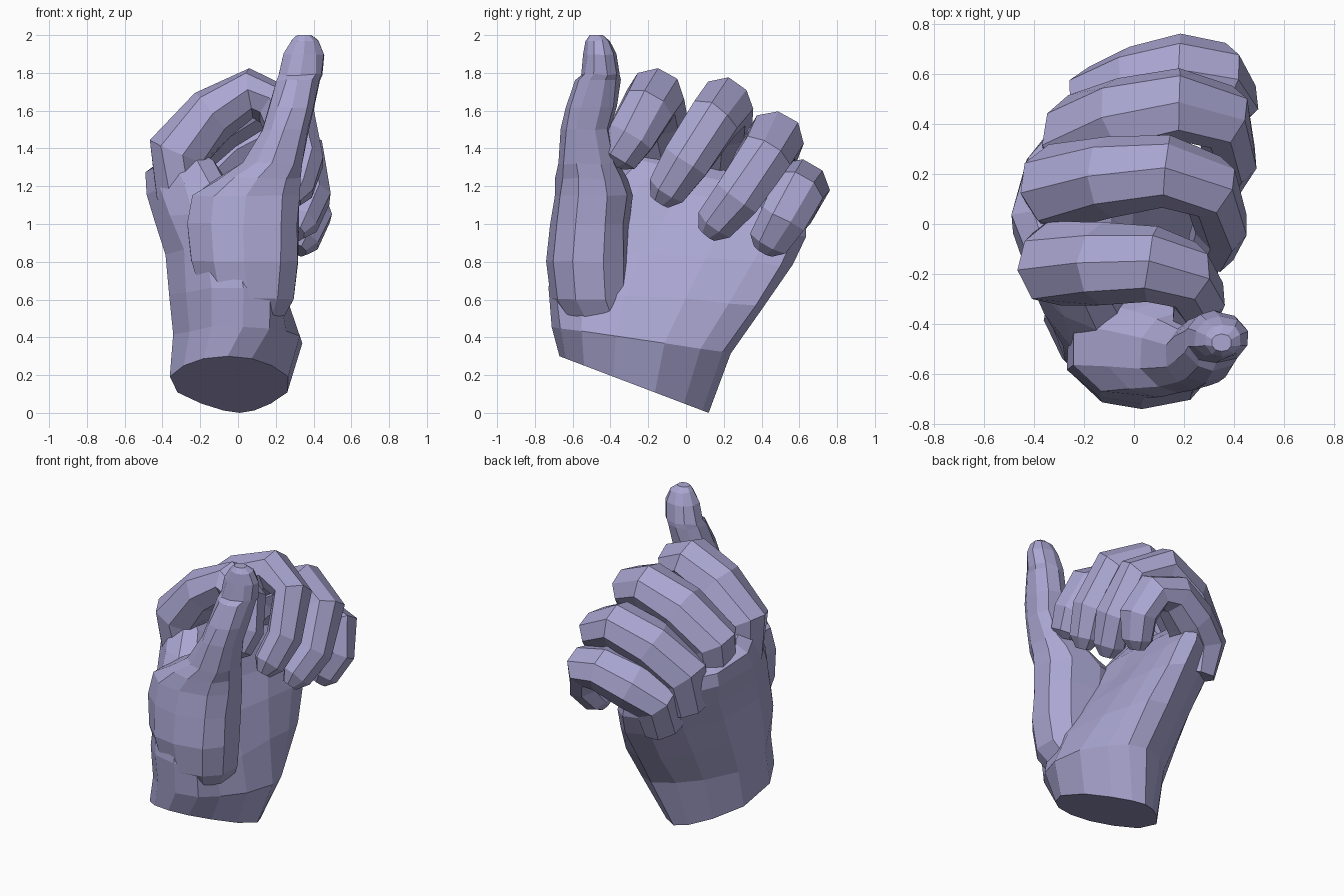
import bpy, bmesh, math, random
from mathutils import Vector

random.seed(4)
cube = bpy.data.objects.get("Cube")
if cube:
    bpy.data.objects.remove(cube, do_unlink=True)

skin = bpy.data.materials.new("lavender clay")
skin.use_nodes = True
colour = (0.40, 0.38, 0.64, 1)
skin.diffuse_color = colour
skin.node_tree.nodes["Principled BSDF"].inputs["Base Color"].default_value = colour


def loft(name, rings, jitter=0.0):
    """Skin a list of equal-length point rings and cap both ends."""
    bm = bmesh.new()
    rows = []
    for i, ring in enumerate(rings):
        j = jitter if 0 < i < len(rings) - 1 else 0
        rows.append([bm.verts.new(p + Vector([random.uniform(-j, j) for _ in range(3)]))
                     for p in ring])
    n = len(rows[0])
    for a, b in zip(rows, rows[1:]):
        for k in range(n):
            m = (k + 1) % n
            bm.faces.new((a[k], a[m], b[m], b[k]))
    bm.faces.new(rows[0][::-1])
    bm.faces.new(rows[-1])
    bmesh.ops.recalc_face_normals(bm, faces=bm.faces)
    mesh = bpy.data.meshes.new(name)
    bm.to_mesh(mesh)
    bm.free()
    mesh.materials.append(skin)
    obj = bpy.data.objects.new(name, mesh)
    bpy.context.collection.objects.link(obj)
    return obj


def soft(v, power):
    return math.copysign(abs(v) ** power, v)


def blend(vals, t):
    """Quadratic through front, middle and back values."""
    a, b, c = vals
    return a * (1 - t) * (1 - 2 * t) + 4 * b * t * (1 - t) + c * t * (2 * t - 1)


# Palm: thumb edge (y, z), little finger edge (y, z), back-of-hand x, palm x
palm_sections = [
    ((-.67, .30), (.12, .00), (-.25, -.36, -.10), (.14, .28, .12)),
    ((-.71, .46), (.23, .32), (-.22, -.35, -.10), (.27, .34, .29)),
    ((-.735, .66), (.42, .57), (-.22, -.37, -.12), (.28, .25, .28)),
    ((-.70, .88), (.56, .78), (-.22, -.40, -.13), (.20, .14, .24)),
    ((-.56, 1.06), (.63, .93), (-.28, -.44, -.13), (.08, .06, .20)),
    ((-.42, 1.22), (.64, 1.06), (-.34, -.48, -.12), (.03, .00, .13)),
    ((-.28, 1.34), (.58, 1.14), (-.38, -.47, -.15), (-.06, -.08, .04)),
    ((-.20, 1.40), (.50, 1.20), (-.32, -.39, -.14), (-.18, -.18, -.05)),
]
rings = []
for front, back, dorsal, palmar in palm_sections:
    ring = []
    for k in range(14):
        a = math.tau * k / 14
        t = 0.5 - 0.5 * soft(math.cos(a), 0.85)
        d, p = blend(dorsal, t), blend(palmar, t)
        x = (d + p) / 2 + (p - d) / 2 * soft(math.sin(a), 0.65)
        ring.append(Vector((x, front[0] + (back[0] - front[0]) * t,
                            front[1] + (back[1] - front[1]) * t)))
    rings.append(ring)
loft("palm", rings, 0.008)

# Thumb and its web: height, x range, y range, with a step under the nail
thumb_sections = [
    (.42, -.10, .20, -.60, -.25), (.60, -.20, .30, -.71, -.30),
    (.80, -.26, .33, -.745, -.30), (1.00, -.28, .33, -.72, -.30),
    (1.15, -.26, .335, -.70, -.28), (1.24, -.12, .34, -.69, -.31),
    (1.32, .02, .35, -.68, -.35),
    (1.50, .12, .38, -.66, -.40),
    (1.62, .16, .41, -.64, -.36), (1.76, .20, .44, -.59, -.35),
    (1.79, .21, .45, -.56, -.35), (1.90, .24, .455, -.54, -.37),
    (1.97, .28, .43, -.53, -.40), (2.0, .31, .39, -.51, -.44),
]
rings = []
for z, x0, x1, y0, y1 in thumb_sections:
    ring = []
    for k in range(10):
        a = math.tau * (k + 0.5) / 10
        c = math.cos(a)
        ring.append(Vector(((x0 + x1) / 2 + (x1 - x0) / 2 * soft(c, 0.8 if c > 0 else 1.1),
                            (y0 + y1) / 2 + (y1 - y0) / 2 * soft(math.sin(a), 0.85), z)))
    rings.append(ring)
loft("thumb", rings, 0.006)

# Fingers: curled paths from inside the palm, over the knuckle, down to the tip
finger_paths = {
    "index_finger": [(-.31, -.14, 1.14), (-.32, -.16, 1.38), (-.13, -.16, 1.58), (.07, -.16, 1.69),
                     (.21, -.20, 1.62), (.26, -.29, 1.46), (.23, -.38, 1.32)],
    "middle_finger": [(-.30, .12, 1.11), (-.31, .15, 1.35), (-.10, .19, 1.54), (.13, .21, 1.64),
                      (.30, .15, 1.56), (.35, .00, 1.33), (.29, -.14, 1.12)],
    "ring_finger": [(-.23, .30, .96), (-.22, .35, 1.19), (-.04, .43, 1.36), (.18, .48, 1.46),
                    (.35, .43, 1.37), (.385, .27, 1.14), (.31, .11, .95)],
    "little_finger": [(-.13, .41, .84), (-.12, .48, 1.04), (.02, .56, 1.13), (.20, .61, 1.21),
                      (.34, .59, 1.18), (.39, .51, 1.03), (.32, .41, .86)],
}
side = Vector((0, 0.86, -0.5))
widths = (.16, .17, .165, .155, .145, .135, .115, .06)
depths = (.13, .165, .15, .13, .12, .11, .095, .045)
for name, path in finger_paths.items():
    pts = [Vector(p) for p in path]
    pts.insert(-1, pts[-2].lerp(pts[-1], 0.72))
    rings = []
    for i, p in enumerate(pts):
        tangent = pts[min(i + 1, len(pts) - 1)] - pts[max(i - 1, 0)]
        out = tangent.cross(side).normalized()
        across = out.cross(tangent).normalized()
        rings.append([p + across * widths[i] * math.cos(a) + out * depths[i] * math.sin(a)
                      for a in [math.tau * (k + 0.5) / 8 for k in range(8)]])
    loft(name, rings, 0.006)
